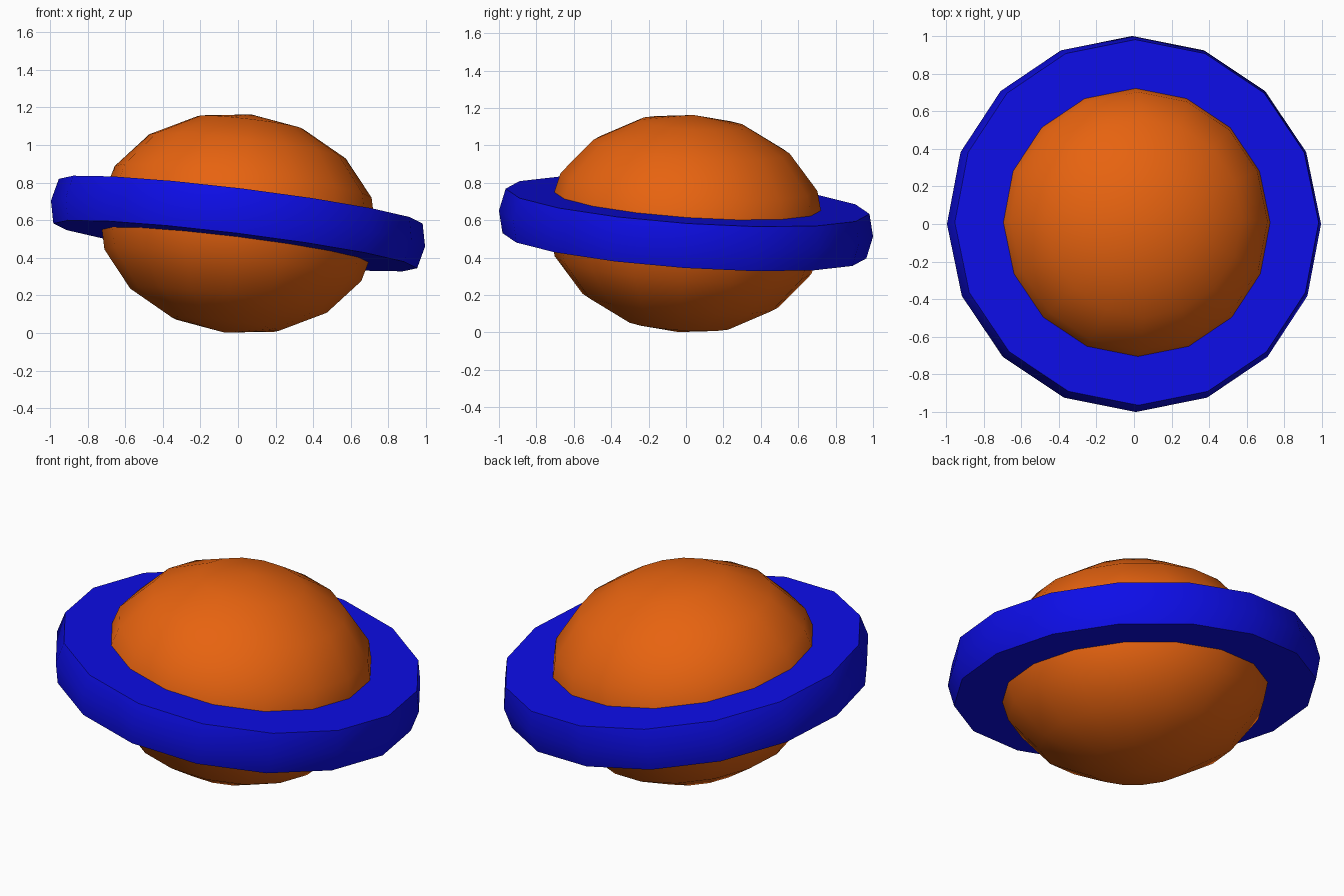
import bpy
import bmesh
from math import radians, sin, cos, tau

if "Cube" in bpy.data.objects:
    bpy.data.objects.remove(bpy.data.objects["Cube"])

SIDES = 16
CENTRE = (0, 0, 0.582)
TILT = (radians(-4), radians(7), 0)


def make_material(name, colour):
    mat = bpy.data.materials.new(name)
    mat.use_nodes = True
    mat.diffuse_color = colour
    mat.node_tree.nodes["Principled BSDF"].inputs["Base Color"].default_value = colour
    return mat


def finish(obj, name, mat):
    obj.name = name
    obj.data.materials.append(mat)
    bpy.ops.object.select_all(action="DESELECT")
    obj.select_set(True)
    bpy.context.view_layer.objects.active = obj
    bpy.ops.object.shade_smooth_by_angle(angle=radians(40))


def lathe_closed(profile):
    """Spin a closed (radius, height) profile around z."""
    bm = bmesh.new()
    loops = [[bm.verts.new((r * cos(tau * i / SIDES), r * sin(tau * i / SIDES), z))
              for r, z in profile] for i in range(SIDES)]
    n = len(profile)
    for i in range(SIDES):
        a, b = loops[i], loops[(i + 1) % SIDES]
        for j in range(n):
            k = (j + 1) % n
            bm.faces.new((a[j], b[j], b[k], a[k]))
    bmesh.ops.recalc_face_normals(bm, faces=bm.faces)
    mesh = bpy.data.meshes.new("ring")
    bm.to_mesh(mesh)
    bm.free()
    obj = bpy.data.objects.new("ring", mesh)
    bpy.context.collection.objects.link(obj)
    obj.location, obj.rotation_euler = CENTRE, TILT
    return obj


orange = make_material("orange", (0.8, 0.125, 0.005, 1))
blue = make_material("blue", (0.004, 0.004, 0.8, 1))

# Planet: squashed low-poly ball, tilted with the ring
bpy.ops.mesh.primitive_uv_sphere_add(segments=SIDES, ring_count=8, radius=1,
                                     location=CENTRE, rotation=TILT)
planet = bpy.context.object
planet.scale = (0.745, 0.745, 0.586)
finish(planet, "planet", orange)

# Ring: flat top and bottom, slightly bulged outer wall
ring = lathe_closed([(0.64, -0.12), (0.975, -0.12), (1.0025, 0),
                     (0.975, 0.12), (0.64, 0.12)])
finish(ring, "planet_ring", blue)
